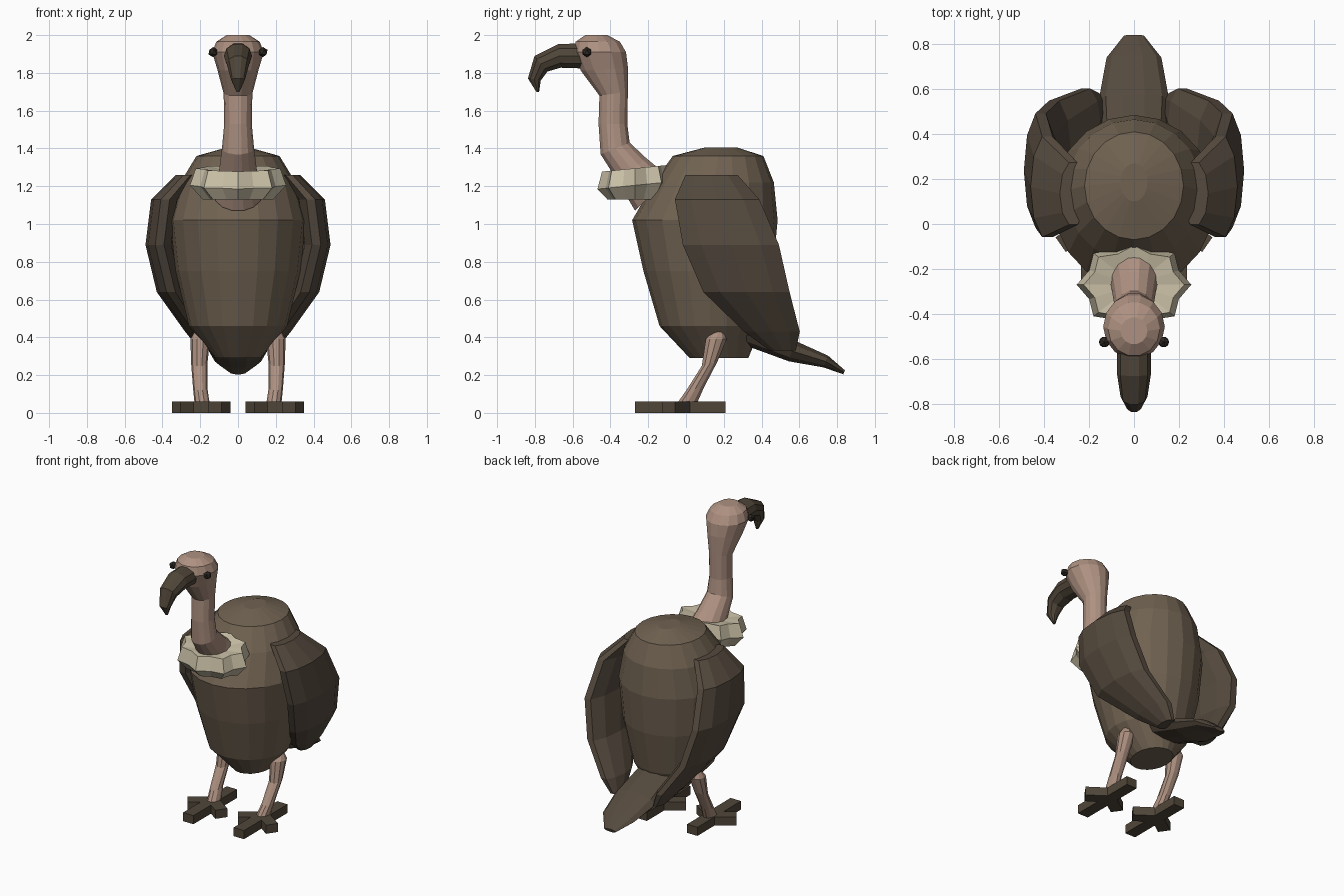
import bpy, bmesh, math
from mathutils import Vector, Matrix

if "Cube" in bpy.data.objects:
    bpy.data.objects.remove(bpy.data.objects["Cube"])


def material(name, r, g, b):
    lin = [((c / 255 + 0.055) / 1.055) ** 2.4 for c in (r, g, b)]
    m = bpy.data.materials.new(name)
    m.diffuse_color = (*lin, 1)
    m.use_nodes = True
    m.node_tree.nodes["Principled BSDF"].inputs["Base Color"].default_value = m.diffuse_color
    return m


BODY = material("body brown", 112, 98, 81)
WING = material("wing dark brown", 85, 74, 62)
HORN = material("beak and claw brown", 80, 70, 57)
SKIN = material("bare skin pink", 174, 145, 129)
RUFF = material("ruff cream", 204, 194, 168)
EYE = material("eye black", 48, 42, 36)


def finish(name, bm, mat):
    bmesh.ops.recalc_face_normals(bm, faces=bm.faces)
    me = bpy.data.meshes.new(name)
    bm.to_mesh(me)
    bm.free()
    me.materials.append(mat)
    ob = bpy.data.objects.new(name, me)
    bpy.context.collection.objects.link(ob)
    return ob


def skin_rings(bm, rings, caps=True):
    vs = [[bm.verts.new(p) for p in ring] for ring in rings]
    n = len(vs[0])
    pairs = list(zip(vs, vs[1:])) if caps else list(zip(vs, vs[1:] + vs[:1]))
    for a, b in pairs:
        for i in range(n):
            j = (i + 1) % n
            bm.faces.new((a[i], a[j], b[j], b[i]))
    if caps:
        bm.faces.new(vs[0])
        bm.faces.new(vs[-1])


def loft(name, sections, n, mat):
    """Sections are (x, y, z, half width in x, half depth, tilt in degrees)."""
    rings = []
    for x, y, z, w, d, tilt in sections:
        t = math.radians(tilt)
        axis = Vector((0, math.cos(t), math.sin(t)))
        rings.append([Vector((x, y, z)) + Vector((w * math.cos(a), 0, 0)) + axis * d * math.sin(a)
                      for a in (2 * math.pi * i / n for i in range(n))])
    bm = bmesh.new()
    skin_rings(bm, rings)
    return finish(name, bm, mat)


# Body: stacked rings given as z, front y, back y, half width
body = [(0.29, 0.02, 0.33, 0.12), (0.46, -0.14, 0.40, 0.26), (0.75, -0.225, 0.46, 0.33),
        (1.02, -0.285, 0.485, 0.36), (1.22, -0.17, 0.465, 0.305),
        (1.36, -0.07, 0.41, 0.22), (1.405, 0.10, 0.27, 0.06)]
loft("body", [(0, (f + b) / 2, z, w, (b - f) / 2, 0) for z, f, b, w in body], 20, BODY)

# Neck and head in one tube
loft("neck_and_head", [
    (0, -0.18, 1.16, 0.13, 0.13, 45), (0, -0.285, 1.285, 0.10, 0.10, 42),
    (0, -0.375, 1.40, 0.085, 0.085, 22), (0, -0.387, 1.53, 0.073, 0.078, 0),
    (0, -0.383, 1.69, 0.076, 0.078, 8), (0, -0.432, 1.82, 0.11, 0.128, 4),
    (0, -0.457, 1.91, 0.137, 0.143, 0), (0, -0.467, 1.965, 0.115, 0.12, 0),
    (0, -0.475, 2.0, 0.06, 0.06, 0)], 14, SKIN)

# Hooked beak
loft("beak", [
    (0, -0.54, 1.89, 0.075, 0.07, 90), (0, -0.67, 1.89, 0.075, 0.066, 95),
    (0, -0.768, 1.848, 0.06, 0.056, 130), (0, -0.803, 1.765, 0.037, 0.036, 170),
    (0, -0.785, 1.70, 0.008, 0.008, 180)], 10, HORN)

# Feather ruff: scalloped collar with a closed cross-section
bm = bmesh.new()
profile = [(0.10, 1.15), (0.18, 1.13), (0.245, 1.205), (0.215, 1.295), (0.10, 1.28)]
rings = []
for r, z in profile:
    ring = []
    for i in range(16):
        a = 2 * math.pi * i / 16
        k = r * (1.04 if i % 2 == 0 else 0.88)
        y = k * 0.78 * math.sin(a)
        ring.append((k * math.cos(a), -0.27 + y, z + 0.1 * y * (z > 1.2)))
    rings.append(ring)
skin_rings(bm, rings, caps=False)
finish("neck_ruff", bm, RUFF)

# Tail
loft("tail", [
    (0, 0.28, 0.43, 0.14, 0.06, 75), (0, 0.56, 0.328, 0.155, 0.06, 75),
    (0, 0.74, 0.272, 0.122, 0.035, 70), (0, 0.837, 0.215, 0.045, 0.012, 70)], 10, WING)

# Folded wings: z, front y, back y, centre x, half thickness
wing = [(1.26, -0.01, 0.28, 0.27, 0.06), (1.13, -0.07, 0.40, 0.385, 0.075),
        (0.89, -0.03, 0.505, 0.415, 0.075), (0.64, 0.08, 0.56, 0.355, 0.075),
        (0.43, 0.30, 0.61, 0.215, 0.065), (0.33, 0.44, 0.585, 0.165, 0.035)]

for side, s in (("left", -1), ("right", 1)):
    loft(side + "_wing", [(s * x, (f + b) / 2, z, t, (b - f) / 2, 0)
                          for z, f, b, x, t in wing], 10, WING)

    # Eye
    bm = bmesh.new()
    bmesh.ops.create_icosphere(bm, subdivisions=1, radius=0.027,
                               matrix=Matrix.Translation((s * 0.132, -0.525, 1.91)))
    finish(side + "_eye", bm, EYE)

    # Leg
    x = s * 0.2
    loft(side + "_leg", [
        (x - s * 0.01, 0.005, 0.05, 0.04, 0.055, 0), (x, 0.05, 0.13, 0.038, 0.05, 10),
        (x + s * 0.005, 0.125, 0.26, 0.043, 0.045, 15),
        (x, 0.16, 0.39, 0.052, 0.058, 0), (x, 0.17, 0.43, 0.03, 0.03, 0)], 10, SKIN)

    # Foot: four square toes spreading from the ankle
    bm = bmesh.new()
    for angle, length in ((-90, 0.27), (-35, 0.16), (-145, 0.16), (90, 0.21)):
        m = (Matrix.Translation((s * 0.195, 0, 0.03)) @ Matrix.Rotation(math.radians(angle), 4, 'Z')
             @ Matrix.Translation((length / 2, 0, 0)) @ Matrix.Diagonal((length, 0.08, 0.06, 1)))
        bmesh.ops.create_cube(bm, size=1, matrix=m)
    finish(side + "_foot", bm, HORN)
